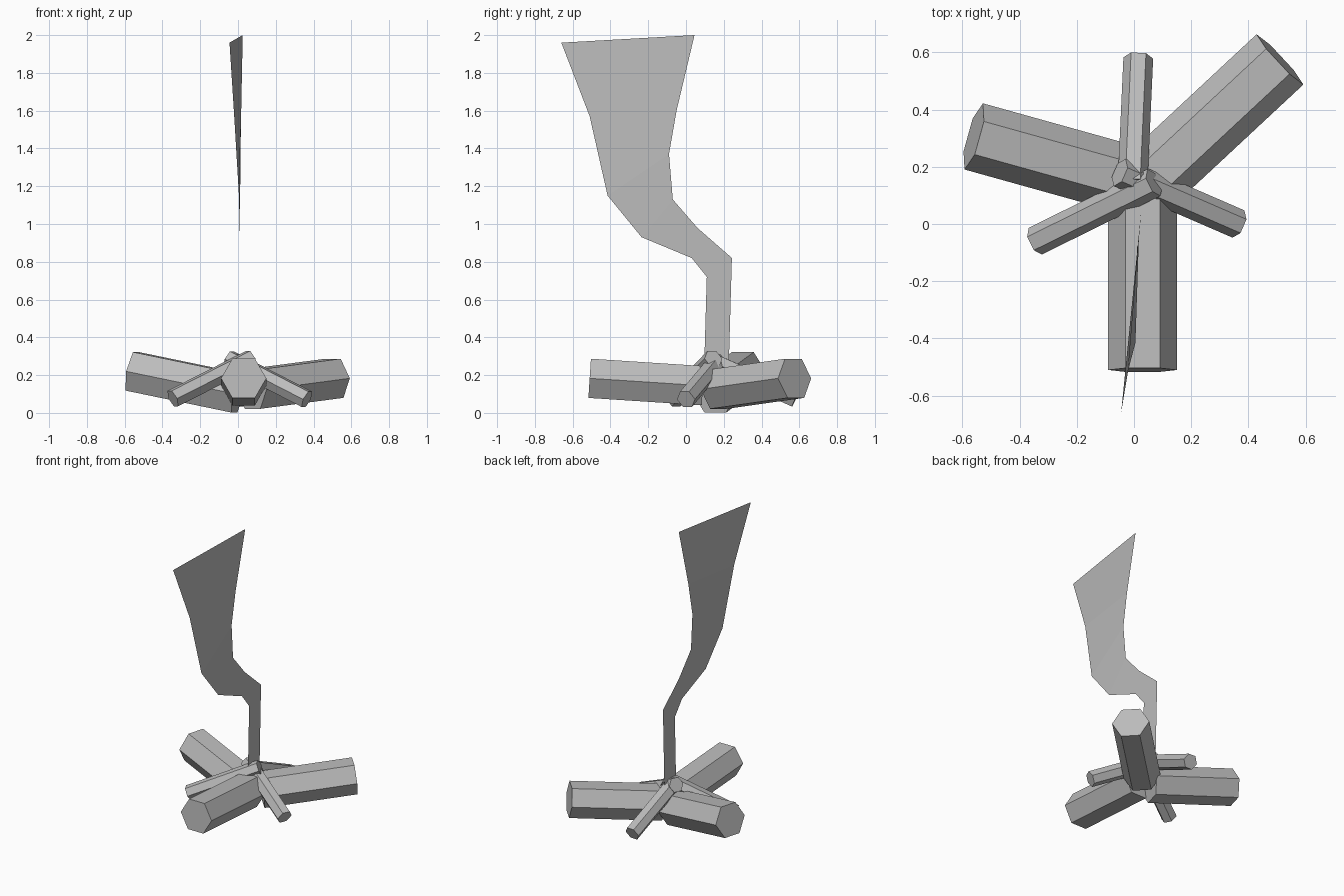
import bpy
import bmesh
from mathutils import Matrix, Vector

cube = bpy.data.objects.get("Cube")
if cube:
    bpy.data.objects.remove(cube, do_unlink=True)

grey = bpy.data.materials.new("plain_grey")
grey.use_nodes = True
colour = (0.5, 0.5, 0.5, 1)
grey.diffuse_color = colour
grey.node_tree.nodes["Principled BSDF"].inputs["Base Color"].default_value = colour


def add_object(name, bm):
    mesh = bpy.data.meshes.new(name)
    bm.to_mesh(mesh)
    bm.free()
    mesh.materials.append(grey)
    obj = bpy.data.objects.new(name, mesh)
    bpy.context.collection.objects.link(obj)


def hex_log(name, outer, inner, radius):
    """Six-sided log between two points, with a flat side facing up."""
    outer, inner = Vector(outer), Vector(inner)
    axis = (outer - inner).normalized()
    side = Vector((0, 0, 1)).cross(axis).normalized()
    up = axis.cross(side)
    turn = Matrix((side, up, axis)).transposed().to_4x4()
    bm = bmesh.new()
    bmesh.ops.create_cone(bm, cap_ends=True, segments=6, radius1=radius, radius2=radius,
                          depth=(outer - inner).length,
                          matrix=Matrix.Translation((outer + inner) / 2) @ turn
                          @ Matrix.Rotation(1.5707963, 4, "Z"))
    add_object(name, bm)


# Thick logs, sinking toward the middle
hex_log("front_log", (0.03, -0.51, 0.183), (0.03, 0.09, 0.144), 0.12)
hex_log("back_left_log", (0.51, 0.575, 0.183), (0.07, 0.165, 0.125), 0.12)
hex_log("back_right_log", (-0.56, 0.306, 0.22), (0.0, 0.15, 0.104), 0.12)

# Thin sticks leaning together over the logs
hex_log("right_stick", (-0.345, -0.06, 0.076), (0.07, 0.145, 0.287), 0.052)
hex_log("left_stick", (0.365, 0.0, 0.072), (-0.05, 0.18, 0.285), 0.052)
hex_log("back_stick", (0.015, 0.58, 0.075), (-0.005, 0.14, 0.27), 0.052)

# Thin smoke sheet: front and back edge points from bottom to top
smoke_rows = [
    ((0.01, 0.095, 0.2), (0.01, 0.225, 0.2)),
    ((0.01, 0.11, 0.72), (0.01, 0.243, 0.82)),
    ((0.01, 0.03, 0.82), (0.01, 0.06, 0.98)),
    ((0.01, -0.235, 0.93), (0.01, -0.07, 1.13)),
    ((0.005, -0.415, 1.15), (0.013, -0.09, 1.37)),
    ((-0.02, -0.51, 1.57), (0.017, -0.05, 1.6)),
    ((-0.045, -0.66, 1.96), (0.025, 0.045, 2.0)),
]
bm = bmesh.new()
rows = [[bm.verts.new(p) for p in row] for row in smoke_rows]
for low, high in zip(rows, rows[1:]):
    bm.faces.new((low[0], high[0], high[1], low[1]))
add_object("smoke", bm)
